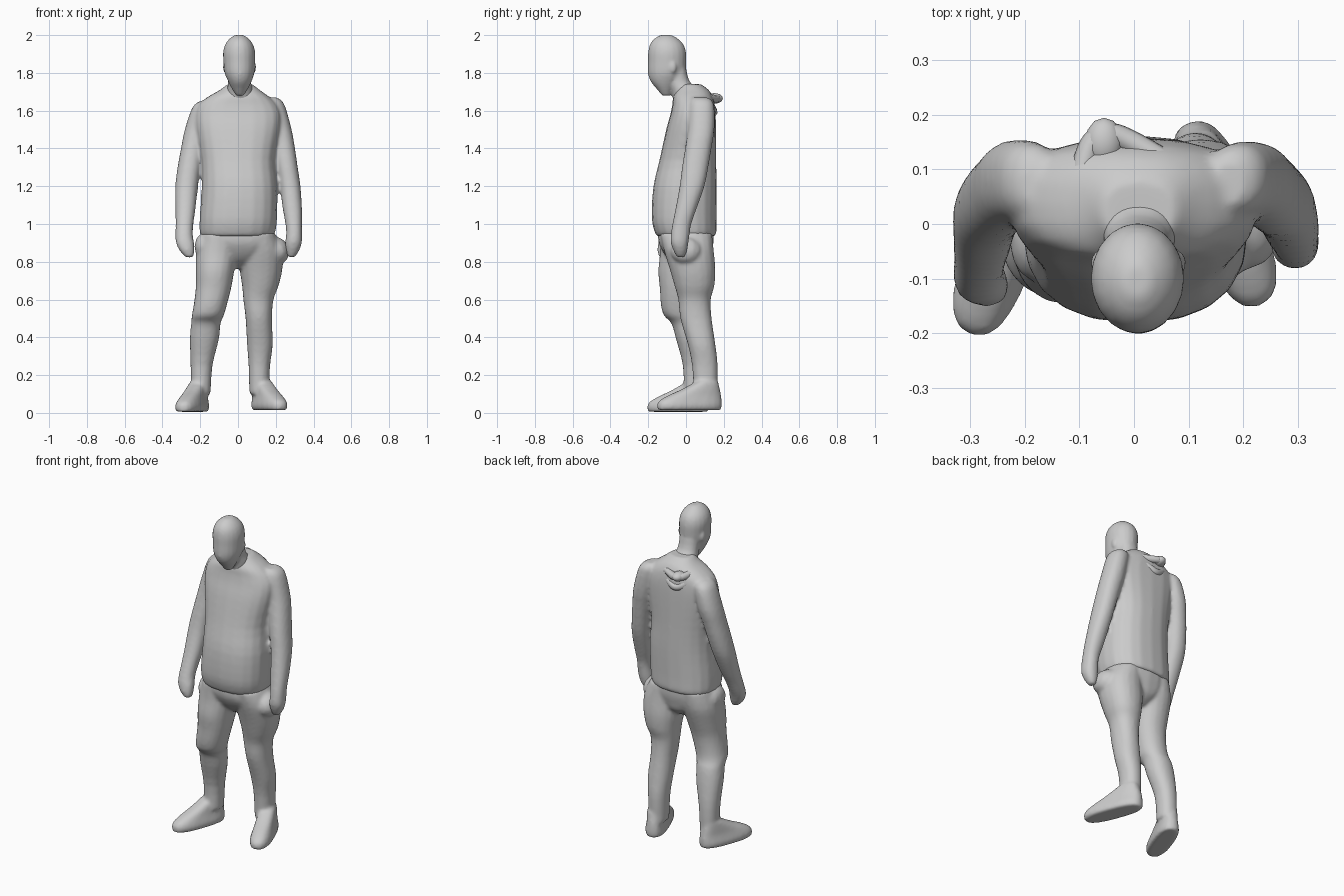
import bpy, bmesh, math
from mathutils import Vector, Matrix

SIDES = 20


def finish(name, bm):
    bmesh.ops.recalc_face_normals(bm, faces=bm.faces)
    me = bpy.data.meshes.new(name)
    bm.to_mesh(me)
    bm.free()
    ob = bpy.data.objects.new(name, me)
    bpy.context.collection.objects.link(ob)
    for p in me.polygons:
        p.use_smooth = True
    return ob


def spline(rings, n=3):
    """Catmull-Rom in-betweens so the profile flows without bands."""
    out = []
    for i in range(len(rings) - 1):
        q = [rings[min(max(k, 0), len(rings) - 1)] for k in range(i - 1, i + 3)]
        for t in (j / n for j in range(n)):
            out.append([.5 * (2 * b + (c - a) * t + (2 * a - 5 * b + 4 * c - d) * t * t
                              + (3 * b - a - 3 * c + d) * t ** 3) for a, b, c, d in zip(*q)])
    return out + [rings[-1]]


def loft(name, rings, e=2.2):
    """Skin horizontal superellipse rings: (cx, cy, z, rx, ry[, turn])."""
    bm = bmesh.new()
    loops = []
    for cx, cy, z, rx, ry, *turn in spline(rings):
        rot = Matrix.Rotation(turn[0] if turn else 0, 3, 'Z')
        loop = []
        for i in range(SIDES):
            a = 2 * math.pi * i / SIDES
            c, s = math.cos(a), math.sin(a)
            p = Vector((rx * math.copysign(abs(c) ** (2 / e), c),
                        ry * math.copysign(abs(s) ** (2 / e), s), 0))
            loop.append(bm.verts.new(rot @ p + Vector((cx, cy, z))))
        loops.append(loop)
    for a, b in zip(loops, loops[1:]):
        for i in range(SIDES):
            j = (i + 1) % SIDES
            bm.faces.new((a[i], a[j], b[j], b[i]))
    bm.faces.new(loops[0])
    bm.faces.new(loops[-1])
    return finish(name, bm)


def blob(name, loc, size, turn=(0, 0, 0)):
    bm = bmesh.new()
    bmesh.ops.create_uvsphere(bm, u_segments=12, v_segments=8, radius=1)
    ob = finish(name, bm)
    ob.location, ob.scale, ob.rotation_euler = loc, size, turn
    return ob


def foot(name, heel, toe, z0):
    heel, toe = Vector(heel), Vector(toe)
    u = heel - toe
    turn = math.atan2(-u.x, u.y)
    rings = []
    for z, t0, t1, w in [(0, .01, .99, .058), (.025, 0, 1, .065), (.05, 0, .97, .06),
                         (.08, .01, .82, .053), (.11, .03, .62, .05),
                         (.15, .06, .4, .045)]:
        a, b = heel.lerp(toe, t0), heel.lerp(toe, t1)
        m = (a + b) / 2
        rings.append((m.x, m.y, z0 + z, w, (a - b).length / 2, turn))
    return loft(name, rings, 2.6)


def fuse(name, parts, voxel=.01, smooth=6):
    """Join overlapping parts into one continuous cloth-like skin."""
    bpy.ops.object.select_all(action='DESELECT')
    for p in parts:
        p.select_set(True)
    ob = parts[0]
    bpy.context.view_layer.objects.active = ob
    bpy.ops.object.join()
    ob.name = name
    rm = ob.modifiers.new("blend", 'REMESH')
    rm.mode, rm.voxel_size, rm.use_smooth_shade = 'VOXEL', voxel, True
    sm = ob.modifiers.new("soften", 'SMOOTH')
    sm.factor, sm.iterations = .5, smooth


# head, bowed slightly forward, with neck
head = [loft("skull", [
    (.01, -.105, 1.68, .02, .022), (.01, -.11, 1.715, .042, .045),
    (.01, -.11, 1.755, .062, .077), (.008, -.103, 1.80, .079, .098),
    (.007, -.1, 1.86, .084, .101), (.006, -.1, 1.91, .085, .1),
    (.006, -.102, 1.95, .074, .089), (.006, -.105, 1.98, .052, .064),
    (.006, -.105, 2.0, .024, .03)], 2.0)]
head.append(blob("nose", (.012, -.183, 1.80), (.014, .02, .034)))
for s in (-1, 1):
    head.append(blob("ear", (.008 + s * .078, -.07, 1.83), (.01, .018, .03)))
head.append(loft("neck", [(.01, .02, 1.65, .075, .085), (.01, -.01, 1.71, .068, .07),
                          (.008, -.04, 1.76, .06, .057), (.008, -.06, 1.84, .06, .058)]))
fuse("head", head, .008, 4)

# loose sweatshirt with sleeves and hands
upper = [loft("torso", [
    (-.005, 0, .935, .19, .152), (-.003, -.002, .955, .2, .163),
    (.002, -.01, 1.03, .205, .171), (.008, -.006, 1.19, .2, .168),
    (0, .01, 1.34, .195, .15), (0, .027, 1.5, .222, .132),
    (0, .037, 1.58, .226, .12), (-.002, .04, 1.635, .205, .112),
    (.003, .037, 1.675, .16, .105), (.01, .035, 1.71, .105, .085),
    (.01, .025, 1.74, .068, .055)], 2.4)]
upper += [loft("arm_right", [
    (-.175, .07, 1.65, .03, .04), (-.188, .078, 1.615, .055, .07),
    (-.218, .077, 1.5, .064, .077), (-.24, .06, 1.4, .062, .074),
    (-.258, .04, 1.3, .062, .072), (-.272, .015, 1.2, .06, .067),
    (-.278, -.03, 1.08, .053, .057), (-.283, -.065, 1.0, .047, .05),
    (-.285, -.09, .94, .046, .046), (-.28, -.105, .9, .048, .042),
    (-.27, -.115, .86, .04, .036), (-.256, -.12, .823, .02, .024)]),
    loft("arm_left", [
    (.175, .075, 1.67, .03, .04), (.19, .083, 1.635, .055, .065),
    (.222, .08, 1.5, .062, .07), (.242, .065, 1.4, .06, .07),
    (.258, .05, 1.31, .057, .07), (.276, .032, 1.2, .055, .066),
    (.288, 0, 1.08, .051, .056), (.295, -.022, 1.0, .044, .05),
    (.297, -.03, .95, .042, .05), (.294, -.034, .9, .044, .047),
    (.288, -.03, .855, .034, .035), (.282, -.028, .823, .017, .02)])]
fuse("sweatshirt", upper)

# hood lying in folds at the nape
cu = bpy.data.curves.new("hood", 'CURVE')
cu.dimensions = '3D'
cu.bevel_depth, cu.bevel_resolution, cu.use_fill_caps = .022, 2, True
for pts in ([(-.1, .06, 1.675), (-.09, .135, 1.665), (-.055, .17, 1.665),
             (0, .15, 1.66), (.08, .1, 1.67)],
            [(-.1, .12, 1.63), (-.05, .15, 1.58), (.02, .14, 1.61), (.07, .11, 1.65)]):
    sp = cu.splines.new('NURBS')
    sp.points.add(len(pts) - 1)
    for p, co in zip(sp.points, pts):
        p.co = (*co, 1)
    sp.use_endpoint_u, sp.order_u, sp.resolution_u = True, 3, 5
bpy.context.collection.objects.link(bpy.data.objects.new("hood", cu))
blob("hood_fold", (-.055, .15, 1.665), (.035, .045, .028))

# trousers with bulging pockets, bagging at the knees, and shoes
lower = [loft("seat", [
    (0, .02, .765, .03, .05), (.003, .015, .81, .11, .105),
    (.008, .005, .86, .19, .132), (.008, 0, .91, .203, .147),
    (0, 0, .97, .185, .147)])]
lower.append(loft("leg_right", [
    (-.1, 0, .95, .095, .138), (-.112, -.005, .85, .11, .133),
    (-.122, -.025, .75, .102, .122), (-.13, -.035, .66, .094, .104),
    (-.147, -.037, .57, .088, .096), (-.16, -.027, .515, .085, .09),
    (-.17, .0, .475, .078, .078), (-.178, .02, .39, .077, .073),
    (-.193, .045, .25, .058, .062), (-.197, .048, .1, .052, .06)]))
lower.append(loft("leg_left", [
    (.1, 0, .95, .095, .138), (.12, .015, .86, .116, .132),
    (.122, .035, .76, .113, .121), (.118, .045, .67, .096, .105),
    (.108, .045, .6, .08, .086), (.11, .053, .5, .07, .083),
    (.116, .083, .36, .068, .073), (.113, .1, .25, .057, .068),
    (.112, .103, .1, .052, .062)]))
lower.append(blob("pocket_right", (-.185, -.02, .88), (.045, .085, .07)))
lower.append(blob("pocket_left", (.205, .0, .86), (.065, .085, .075), (0, -.5, 0)))
lower.append(foot("shoe_right", (-.185, .12), (-.3, -.203), .006))
lower.append(foot("shoe_left", (.1, .187), (.232, -.15), .014))
fuse("trousers_and_shoes", lower)
